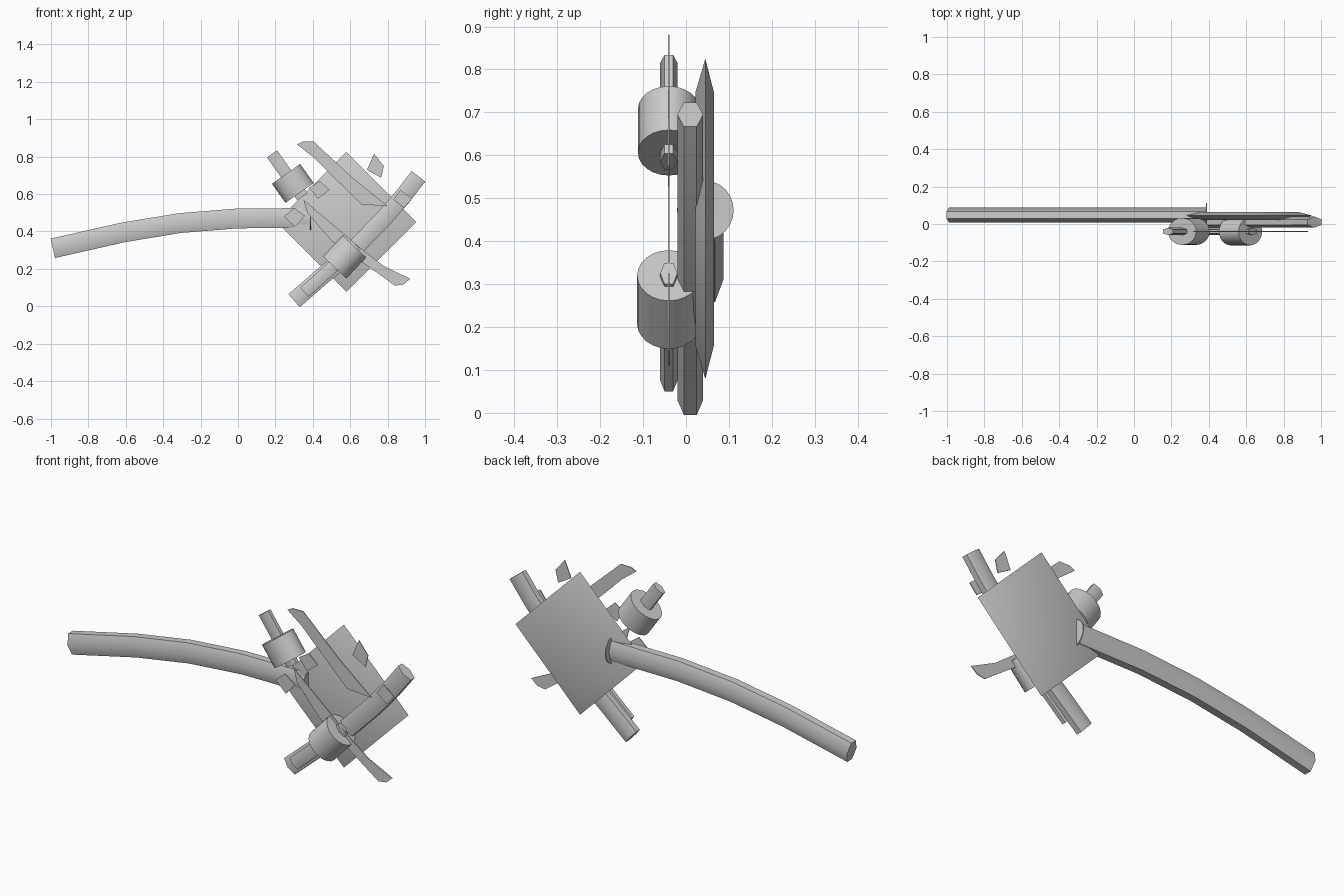
import bpy, bmesh, math
from mathutils import Vector

if "Cube" in bpy.data.objects:
    bpy.data.objects.remove(bpy.data.objects["Cube"])


def finish(name, bm, angle=45):
    bmesh.ops.recalc_face_normals(bm, faces=bm.faces)
    me = bpy.data.meshes.new(name)
    bm.to_mesh(me)
    bm.free()
    ob = bpy.data.objects.new(name, me)
    bpy.context.collection.objects.link(ob)
    bpy.ops.object.select_all(action='DESELECT')
    ob.select_set(True)
    bpy.context.view_layer.objects.active = ob
    if angle:
        bpy.ops.object.shade_smooth_by_angle(angle=math.radians(angle))
    return ob


def skin(bm, rings):
    # join equal-sized rings and cap both ends
    for a, b in zip(rings, rings[1:]):
        n = len(a)
        for i in range(n):
            bm.faces.new((a[i], a[(i + 1) % n], b[(i + 1) % n], b[i]))
    bm.faces.new(rings[0])
    bm.faces.new(rings[-1])


def hexagon(u, v):
    return [(u, v * .5), (0, v), (-u, v * .5), (-u, -v * .5), (0, -v), (u, -v * .5)]


def ellipse(u, v, n=24):
    return [(u * math.cos(2 * math.pi * i / n), v * math.sin(2 * math.pi * i / n))
            for i in range(n)]


def sweep(name, path, section, y):
    # sweep a cross-section along a path lying in the xz plane
    bm = bmesh.new()
    pts = [Vector(p) for p in path]
    rings = []
    for i, p in enumerate(pts):
        t = (pts[min(i + 1, len(pts) - 1)] - pts[max(i - 1, 0)]).normalized()
        rings.append([bm.verts.new((p.x - t.y * u, y + v, p.y + t.x * u))
                      for u, v in section])
    skin(bm, rings)
    return finish(name, bm)


def sheet(name, outline, y=-.04, t=.002):
    bm = bmesh.new()
    skin(bm, [[bm.verts.new((x, y + s, z)) for x, z in outline] for s in (-t, t)])
    return finish(name, bm, 0)


# long curved handle and its end disc
sweep("handle", [(-.99, .31), (-.615, .395), (-.31, .445), (0, .47), (.385, .472)],
      hexagon(.053, .039), .048)
sweep("handle_disc", [(.386, .472), (.391, .472)], ellipse(.069, .066), .045)

# diamond plate with bevelled rim
bm = bmesh.new()
skin(bm, [[bm.verts.new((.58 + r * dx, y, .452 + r * dz))
           for dx, dz in ((1, 0), (0, 1), (-1, 0), (0, -1))]
          for y, r in ((.022, .295), (.045, .373), (.065, .295))])
finish("plate", bm)

# curved bar across the plate
sweep("cross_bar", [(.30, .03), (.44, .152), (.59, .275), (.78, .47), (.88, .585), (.965, .695)],
      hexagon(.046, .03), .01)

# rods and the drums they carry
sweep("upper_rod", [(.182, .815), (.345, .585)], hexagon(.033, .02), -.04)
sweep("upper_drum", [(.257, .708), (.329, .606)], ellipse(.092, .072), -.04)
sweep("lower_rod", [(.355, .075), (.635, .325)], hexagon(.033, .02), -.04)
sweep("lower_drum", [(.517, .208), (.622, .320)], ellipse(.086, .074), -.04)

# thin blades
sheet("upper_blade", [(.315, .865), (.345, .88), (.405, .88), (.61, .69), (.80, .535),
                      (.66, .545), (.48, .72), (.40, .80)])
sheet("lower_blade", [(.92, .147), (.885, .117), (.84, .11), (.665, .235), (.50, .35),
                      (.37, .50), (.35, .57), (.48, .46), (.68, .29), (.78, .215)])

# small thin tiles
for i, q in enumerate([
        [(.246, .479), (.30, .527), (.358, .484), (.305, .425)],
        [(.38, .634), (.438, .67), (.49, .623), (.428, .575)],
        [(.69, .73), (.727, .815), (.78, .75), (.765, .687)],
        [(.83, .57), (.87, .623), (.93, .575), (.888, .527)]]):
    sheet(f"tile_{i + 1}", q)
